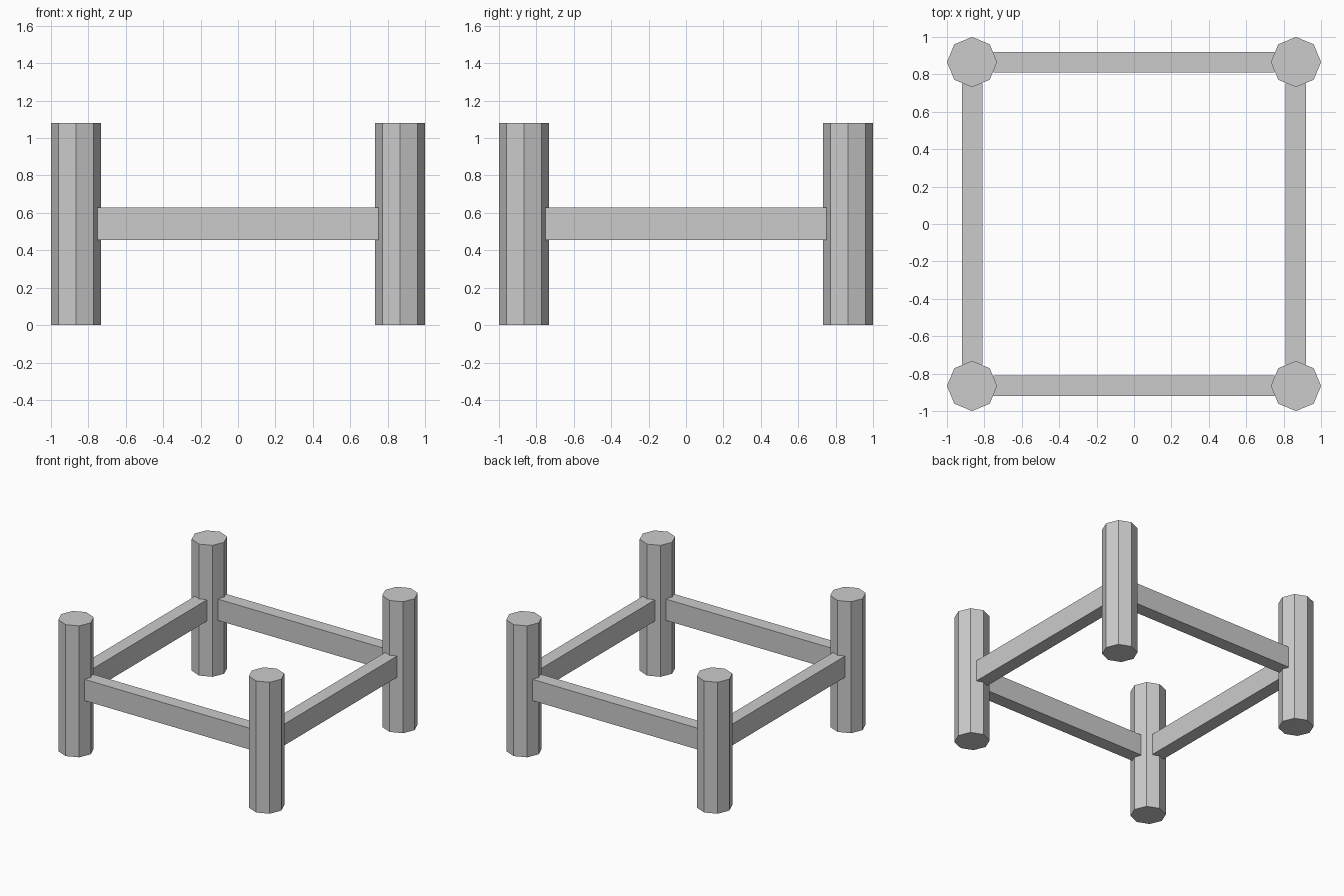
import bpy
import math

if "Cube" in bpy.data.objects:
    bpy.data.objects.remove(bpy.data.objects["Cube"])

POST_R, POST_H = 0.134, 1.08
POST_POS = 1 - POST_R
RAIL_POS, RAIL_LEN, RAIL_W = 0.864, 1.5, 0.11
RAIL_Z0, RAIL_Z1 = 0.455, 0.63


def add_post(name, x, y):
    # Eight-sided post with corners on the x and y axes
    bpy.ops.mesh.primitive_cylinder_add(vertices=8, radius=POST_R, depth=POST_H,
                                        location=(x, y, POST_H / 2))
    bpy.context.object.name = name


def add_rail(name, x, y, angle):
    # Flat rail whose ends just reach into the posts
    bpy.ops.mesh.primitive_cube_add(size=1, location=(x, y, (RAIL_Z0 + RAIL_Z1) / 2),
                                    rotation=(0, 0, angle))
    rail = bpy.context.object
    rail.name = name
    rail.scale = (RAIL_LEN, RAIL_W, RAIL_Z1 - RAIL_Z0)


# Corner posts
for y_name, sy in (("front", -1), ("back", 1)):
    for x_name, sx in (("left", -1), ("right", 1)):
        add_post(f"{y_name}_{x_name}_post", sx * POST_POS, sy * POST_POS)

# Rails between the posts
add_rail("front_rail", 0, -RAIL_POS, 0)
add_rail("back_rail", 0, RAIL_POS, 0)
add_rail("left_rail", -RAIL_POS, 0, math.pi / 2)
add_rail("right_rail", RAIL_POS, 0, math.pi / 2)
